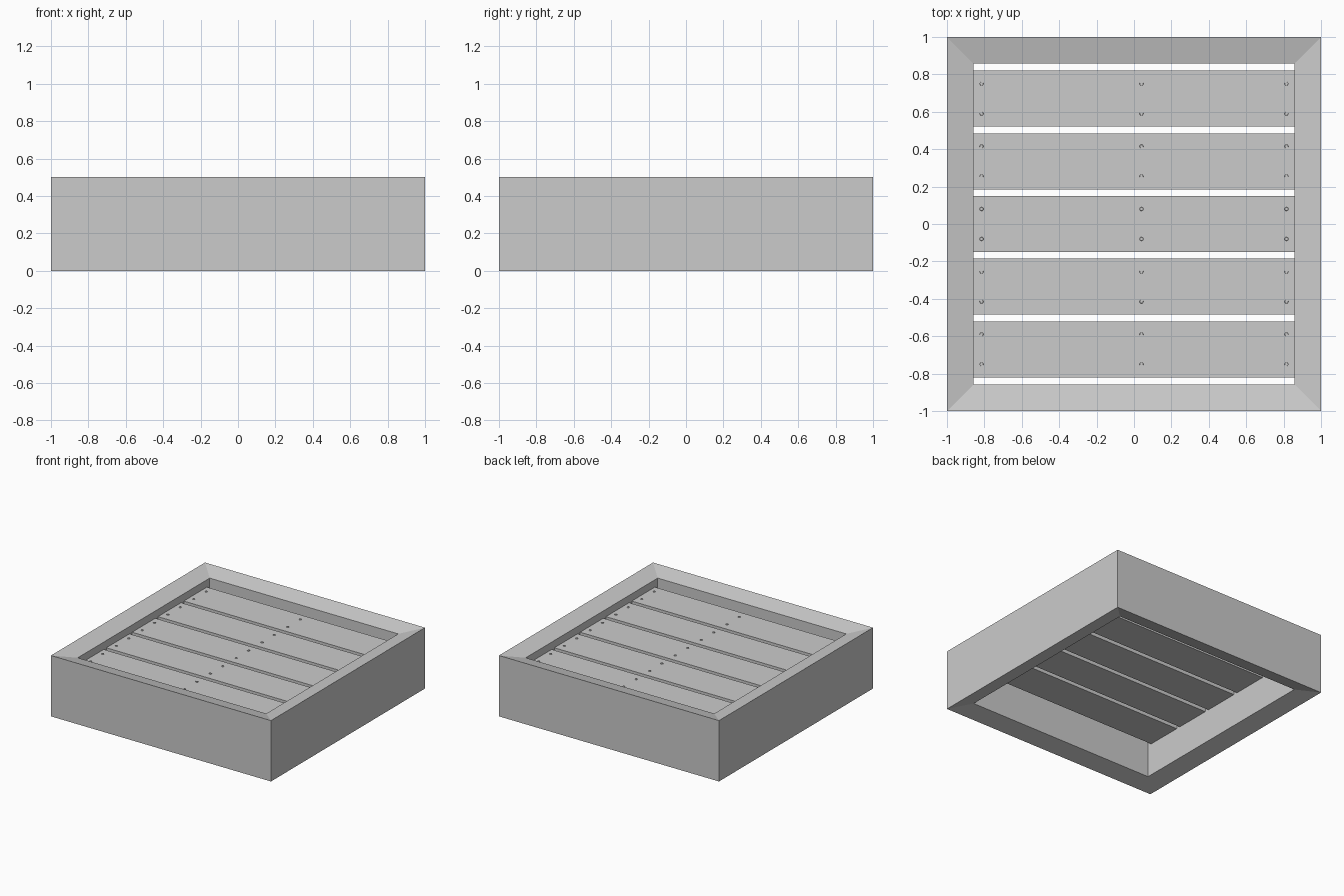
import bpy, bmesh
from mathutils import Matrix

if "Cube" in bpy.data.objects:
    bpy.data.objects.remove(bpy.data.objects["Cube"])

INNER = 0.857          # half width of the opening
Z0, Z1 = 0.305, 0.405  # underside and top of the slats
PITCH, WIDTH = 0.335, 0.30


def finish(bm, name):
    bmesh.ops.recalc_face_normals(bm, faces=bm.faces)
    mesh = bpy.data.meshes.new(name)
    bm.to_mesh(mesh)
    bm.free()
    obj = bpy.data.objects.new(name, mesh)
    bpy.context.collection.objects.link(obj)
    return obj


# Frame: sloped-rim profile swept round a square with mitred corners
profile = [(1.0, 0.0), (1.0, 0.5), (INNER, 0.465), (INNER, 0.037)]
bm = bmesh.new()
rings = [[bm.verts.new((sx * r, sy * r, z)) for r, z in profile]
         for sx, sy in ((-1, -1), (1, -1), (1, 1), (-1, 1))]
for i in range(4):
    a, b = rings[i], rings[(i + 1) % 4]
    for j in range(4):
        k = (j + 1) % 4
        bm.faces.new((a[j], b[j], b[k], a[k]))
finish(bm, "frame")

# Slats, each with three pairs of screw heads
for n in range(5):
    y = (n - 2) * PITCH
    bm = bmesh.new()
    bmesh.ops.create_cube(bm, size=1, matrix=Matrix.Translation((0, y, (Z0 + Z1) / 2))
                          @ Matrix.Diagonal((2 * INNER, WIDTH, Z1 - Z0, 1)))
    finish(bm, f"slat_{n + 1}")

    bm = bmesh.new()
    for x in (-0.815, 0.04, 0.815):
        for dy in (-0.08, 0.08):
            bmesh.ops.create_cone(bm, cap_ends=True, segments=12, radius1=0.011,
                                  radius2=0.009, depth=0.008,
                                  matrix=Matrix.Translation((x, y + dy, Z1 + 0.001)))
    finish(bm, f"slat_screws_{n + 1}")
